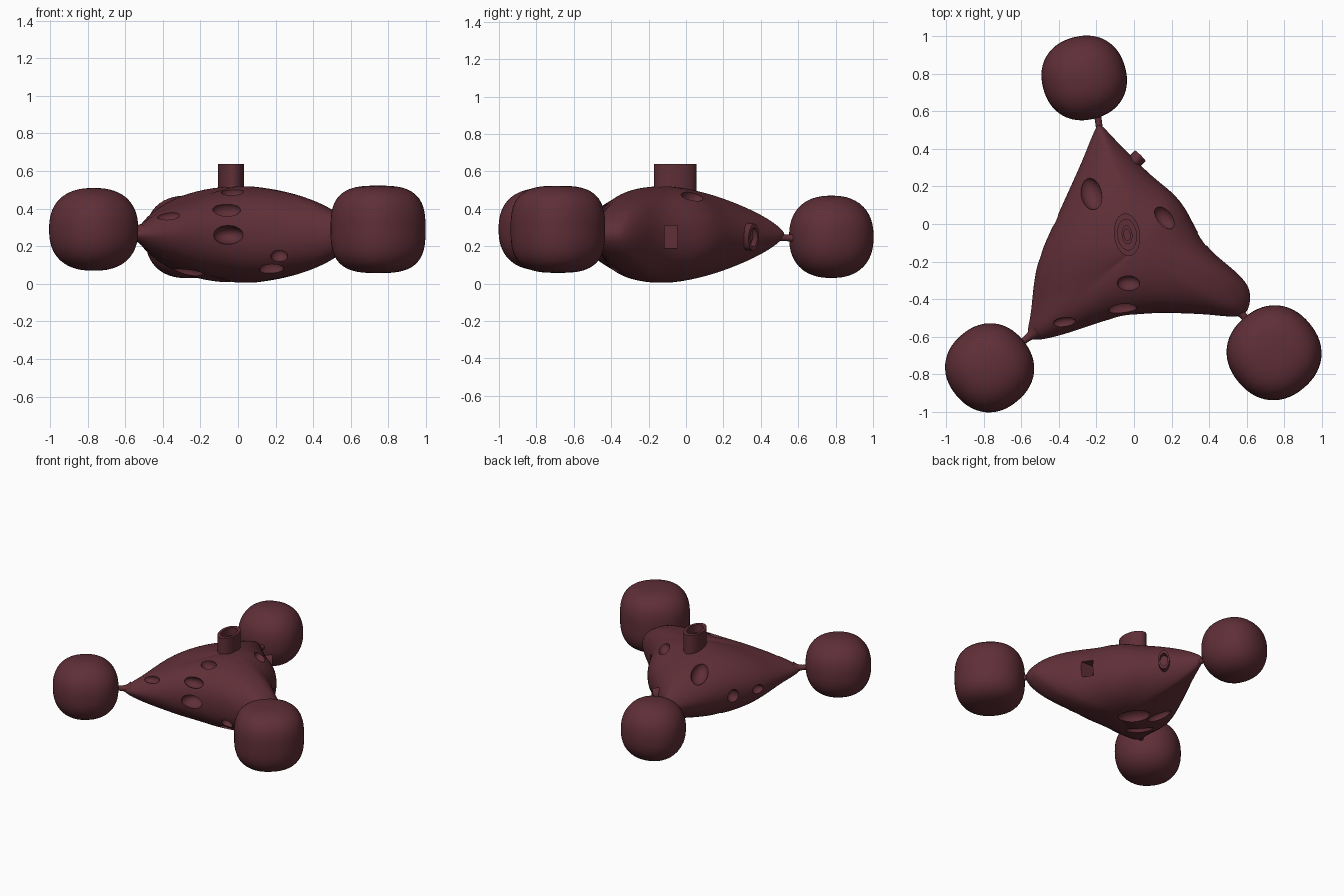
import bpy, bmesh, math
from mathutils import Vector, Matrix
from mathutils.bvhtree import BVHTree

cube = bpy.data.objects.get("Cube")
if cube:
    bpy.data.objects.remove(cube, do_unlink=True)

maroon = bpy.data.materials.new("dark_maroon")
maroon.use_nodes = True
COLOUR = (0.115, 0.028, 0.038, 1)
maroon.diffuse_color = COLOUR
maroon.node_tree.nodes["Principled BSDF"].inputs["Base Color"].default_value = COLOUR


def finish(bm, name, smooth=True):
    bmesh.ops.recalc_face_normals(bm, faces=bm.faces)
    mesh = bpy.data.meshes.new(name)
    bm.to_mesh(mesh)
    bm.free()
    mesh.materials.append(maroon)
    obj = bpy.data.objects.new(name, mesh)
    bpy.context.collection.objects.link(obj)
    if smooth:
        shade(obj)
    return obj


def shade(obj):
    bpy.ops.object.select_all(action="DESELECT")
    obj.select_set(True)
    bpy.context.view_layer.objects.active = obj
    bpy.ops.object.shade_smooth_by_angle(angle=math.radians(40))


def loft(bm, rings):
    loops = [[bm.verts.new(p) for p in ring] for ring in rings]
    n = len(loops[0])
    for a, b in zip(loops, loops[1:]):
        for i in range(n):
            j = (i + 1) % n
            bm.faces.new((a[i], a[j], b[j], b[i]))
    bm.faces.new(loops[0])
    bm.faces.new(loops[-1])


def spline(points, steps):
    """Closed smooth curve through the points."""
    pts = [Vector(p) for p in points]
    out = []
    for i in range(len(pts)):
        a, b, c, d = (pts[(i + k) % len(pts)] for k in (-1, 0, 1, 2))
        for s in range(steps):
            t = s / steps
            out.append(0.5 * (2 * b + (c - a) * t + (2 * a - 5 * b + 4 * c - d) * t ** 2
                              + (3 * b - a - 3 * c + d) * t ** 3))
    return out


# Body: three-cornered outline; third value is the squareness of its side
outline = spline([
    (-0.18, 0.53, 1.45), (-0.10, 0.45, 1.65), (0.08, 0.27, 1.95), (0.25, 0.12, 2.2),
    (0.38, -0.11, 2.2), (0.56, -0.27, 1.85), (0.62, -0.37, 1.75), (0.58, -0.49, 1.75),
    (0.36, -0.48, 2.1), (0.10, -0.475, 2.4), (-0.12, -0.505, 2.1), (-0.38, -0.59, 1.6),
    (-0.56, -0.615, 1.35), (-0.55, -0.47, 1.55), (-0.515, -0.21, 2.0), (-0.41, 0.04, 2.2),
    (-0.28, 0.33, 1.8), (-0.215, 0.49, 1.5)], 6)
CENTRE, MID, HALF = Vector((0.02, -0.12)), 0.262, 0.258
rings = []
for k in range(1, 40):
    phi = math.pi * k / 40
    ring = []
    for p in outline:
        r = math.sin(phi) ** (2 / p.z)
        h = math.copysign(abs(math.cos(phi)) ** (2 / p.z), math.cos(phi))
        xy = CENTRE + (p.xy - CENTRE) * r
        ring.append((xy.x, xy.y, MID + HALF * h))
    rings.append(ring)
bm = bmesh.new()
loft(bm, rings)
for _ in range(5):
    bmesh.ops.smooth_vert(bm, verts=bm.verts, factor=0.5, use_axis_x=True,
                          use_axis_y=True, use_axis_z=True)
bmesh.ops.recalc_face_normals(bm, faces=bm.faces)
tree = BVHTree.FromBMesh(bm)
body = finish(bm, "body", smooth=False)


def on_surface(point, along):
    """Frame on the body nearest a point: z outward, x along a world direction."""
    loc, z, _, _ = tree.find_nearest(Vector(point))
    y = z.cross(Vector(along)).normalized()
    return Matrix.Translation(loc) @ Matrix((y.cross(z), y, z)).transposed().to_4x4()


# Pits: place, long direction, half length, half width, depth
pits = [
    ((-0.24, 0.17, 0.45), (0.45, -1, 0), 0.095, 0.058, 0.055),
    ((0.165, 0.035, 0.47), (0.6, -0.8, 0), 0.07, 0.045, 0.05),
    ((-0.03, -0.32, 0.50), (1, 0, 0), 0.06, 0.042, 0.05),
    ((-0.06, -0.46, 0.40), (1, 0.1, 0), 0.075, 0.04, 0.045),
    ((-0.37, -0.53, 0.37), (1, 0.2, 0), 0.06, 0.03, 0.03),
    ((-0.05, -0.50, 0.26), (1, 0, 0), 0.08, 0.05, 0.08),
    ((0.22, -0.46, 0.14), (1, 0, 0), 0.045, 0.035, 0.05),
    ((0.18, -0.41, 0.05), (1, 0, 0), 0.065, 0.04, 0.05),
    ((-0.42, 0.02, 0.25), (0, 0, 1), 0.05, 0.045, 0.05),
    ((-0.53, -0.16, 0.25), (0, 1, 0), 0.045, 0.035, 0.04),
    ((-0.06, -0.07, 0.00), (-0.78, 0.65, 0), 0.115, 0.075, 0.06),
    ((-0.25, -0.01, 0.04), (-0.78, 0.65, 0), 0.09, 0.05, 0.05),
    ((-0.28, -0.27, 0.02), (-0.78, 0.65, 0), 0.10, 0.06, 0.05),
]
bm = bmesh.new()
for place, along, l, w, d in pits:
    bmesh.ops.create_uvsphere(bm, u_segments=24, v_segments=12, radius=1,
                              matrix=on_surface(place, along) @ Matrix.Diagonal((l, w, d, 1)))
# Square socket in the left flank
bmesh.ops.create_cube(bm, size=1, matrix=Matrix.Translation((0.36, -0.08, 0.25))
                      @ Matrix.Diagonal((0.16, 0.07, 0.12, 1)))
cutter = finish(bm, "pit_cutter", smooth=False)
cutter.hide_render = True
mod = body.modifiers.new("pits", "BOOLEAN")
mod.operation, mod.object, mod.solver = "DIFFERENCE", cutter, "EXACT"
bpy.context.view_layer.objects.active = body
bpy.ops.object.modifier_apply(modifier=mod.name)
bpy.data.objects.remove(cutter, do_unlink=True)
shade(body)


# Hollow oval tubes: outer wall, rim, inner wall and floor
def tube(name, frame, l, w, bottom, top, floor, wall):
    def oval(s, z):
        return [frame @ Vector((l * s * math.cos(a), w * s * math.sin(a), z))
                for a in (math.tau * i / 28 for i in range(28))]
    bm = bmesh.new()
    loft(bm, [oval(1, bottom), oval(1, top), oval(wall, top), oval(wall, floor)])
    return finish(bm, name)


top_frame = Matrix.Translation((-0.037, -0.057, 0)) @ Matrix.Rotation(math.radians(97), 4, "Z")
tube("chimney", top_frame, 0.114, 0.069, 0.42, 0.638, 0.53, 0.72)
tube("chimney_core", top_frame, 0.05, 0.028, 0.42, 0.59, 0.55, 0.6)
tube("side_spout", on_surface((0.01, 0.34, 0.25), (0, 0, 1)), 0.072, 0.04, -0.04, 0.035, -0.01, 0.7)


# Rounded end weights: squareness in plan and in height are set apart
def weight(name, centre, size, plan, upright, turn):
    bm = bmesh.new()
    bmesh.ops.create_cube(bm, size=2)
    bmesh.ops.subdivide_edges(bm, edges=bm.edges, cuts=13, use_grid_fill=True)
    spin = Matrix.Rotation(math.radians(turn), 3, "Z")
    for v in bm.verts:
        x, y, z = (math.tan(c * math.pi / 4) for c in v.co)
        flat = (abs(x) ** plan + abs(y) ** plan) ** (1 / plan)
        n = (flat ** upright + abs(z) ** upright) ** (1 / upright)
        p = spin @ Vector((x, y, z)) / n
        v.co = Vector(centre) + Vector([a * b / 2 for a, b in zip(p, size)])
    return finish(bm, name)


weight("back_weight", (-0.265, 0.777, 0.25), (0.45, 0.446, 0.44), 2.2, 2.35, 15)
weight("front_right_weight", (-0.768, -0.765, 0.29), (0.46, 0.46, 0.44), 2.2, 2.4, 40)
weight("front_left_weight", (0.745, -0.685, 0.29), (0.49, 0.49, 0.465), 2.2, 3, 40)


# Thin necks flaring into the body and weights
def neck(name, start, end):
    a, b = Vector(start), Vector(end)
    rot = (b - a).to_track_quat("Z", "Y")
    rings = []
    for k in range(9):
        t = k / 8
        r = 0.018 + 0.03 * abs(2 * t - 1) ** 3
        rings.append([a.lerp(b, t) + rot @ Vector((r * math.cos(q), r * math.sin(q), 0))
                      for q in (math.tau * i / 16 for i in range(16))])
    bm = bmesh.new()
    loft(bm, rings)
    return finish(bm, name)


neck("back_neck", (-0.175, 0.45, 0.25), (-0.2, 0.62, 0.24))
neck("front_right_neck", (-0.52, -0.57, 0.27), (-0.66, -0.68, 0.28))
neck("front_left_neck", (0.55, -0.45, 0.27), (0.65, -0.57, 0.28))
